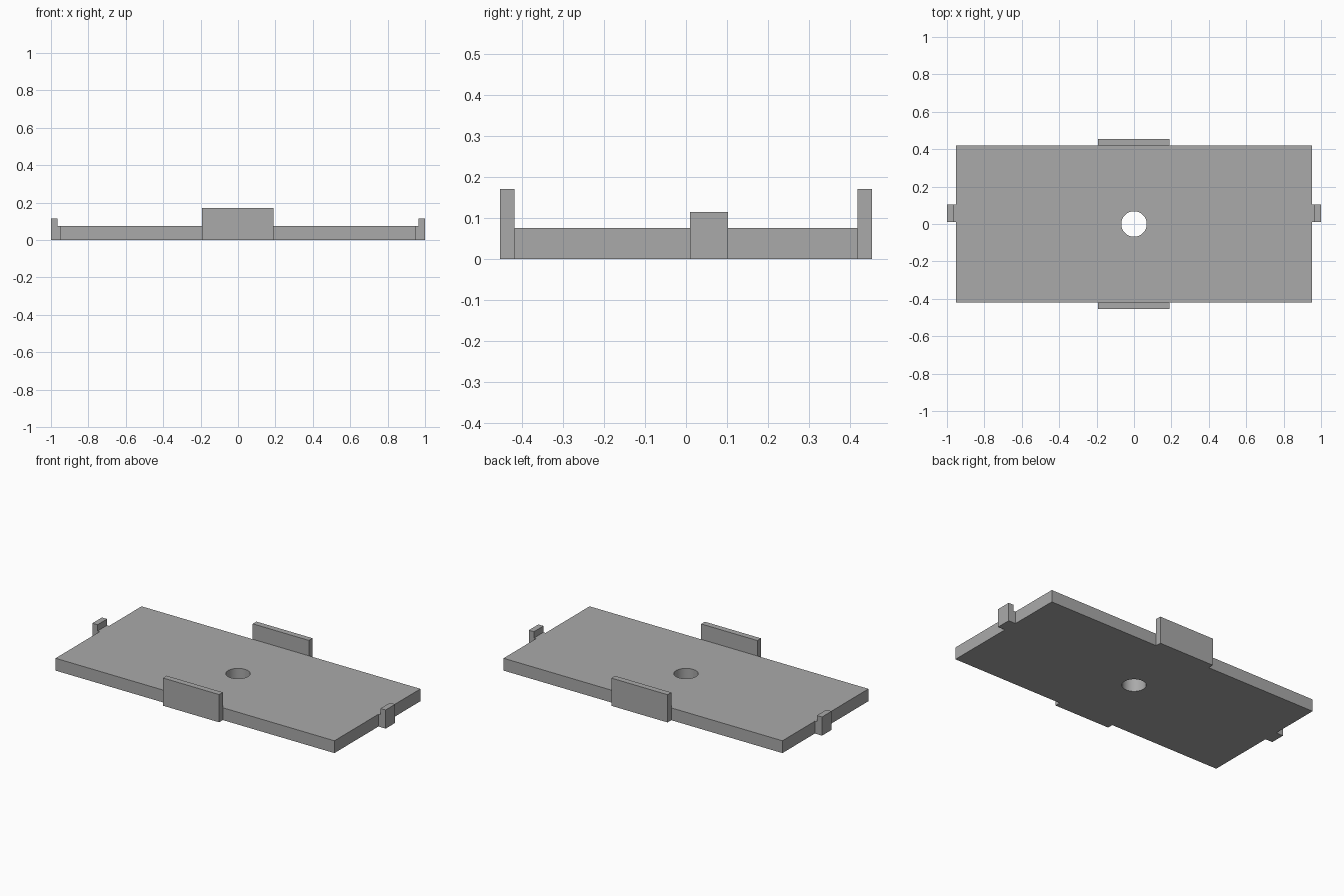
import bpy
import bmesh
from mathutils import Vector

cube = bpy.data.objects.get("Cube")
if cube:
    bpy.data.objects.remove(cube, do_unlink=True)

# One flat grey for every part
grey = bpy.data.materials.new("plain_grey")
grey.use_nodes = True
colour = (0.4, 0.4, 0.4, 1)
grey.diffuse_color = colour
grey.node_tree.nodes["Principled BSDF"].inputs["Base Color"].default_value = colour


def add_prism(name, outline, depth):
    """Extrude a closed outline of 3D points along the depth vector."""
    bm = bmesh.new()
    face = bm.faces.new([bm.verts.new(p) for p in outline])
    result = bmesh.ops.extrude_face_region(bm, geom=[face], use_keep_orig=True)
    moved = [v for v in result["geom"] if isinstance(v, bmesh.types.BMVert)]
    bmesh.ops.translate(bm, verts=moved, vec=Vector(depth))
    bmesh.ops.recalc_face_normals(bm, faces=bm.faces)
    mesh = bpy.data.meshes.new(name)
    bm.to_mesh(mesh)
    bm.free()
    mesh.materials.append(grey)
    obj = bpy.data.objects.new(name, mesh)
    bpy.context.collection.objects.link(obj)
    return obj


def add_box(name, low, high):
    (x0, y0, z0), (x1, y1, z1) = low, high
    base = [(x0, y0, z0), (x1, y0, z0), (x1, y1, z0), (x0, y1, z0)]
    return add_prism(name, base, (0, 0, z1 - z0))


HALF_X, HALF_Y, THICK = 0.951, 0.419, 0.076

# Base plate with a round through hole
plate = add_box("base_plate", (-HALF_X, -HALF_Y, 0), (HALF_X, HALF_Y, THICK))
bpy.ops.mesh.primitive_cylinder_add(vertices=64, radius=0.068, depth=0.4)
cutter = bpy.context.object
cutter.name = "hole_cutter"
cutter.data.materials.append(grey)
cutter.hide_render = True
cutter.hide_set(True)
hole = plate.modifiers.new("centre_hole", 'BOOLEAN')
hole.operation = 'DIFFERENCE'
hole.solver = 'EXACT'
hole.object = cutter

# Bake the hole into the plate and smooth only its wall
graph = bpy.context.evaluated_depsgraph_get()
plate.data = bpy.data.meshes.new_from_object(plate.evaluated_get(graph))
plate.modifiers.clear()
bpy.data.objects.remove(cutter, do_unlink=True)
bpy.ops.object.select_all(action='DESELECT')
plate.select_set(True)
bpy.context.view_layer.objects.active = plate
bpy.ops.object.shade_smooth_by_angle()

# Tall wide tabs on the long edges
for name, y0, y1 in (("front_tab", -0.455, -HALF_Y), ("back_tab", HALF_Y, 0.455)):
    add_box(name, (-0.193, y0, 0), (0.19, y1, 0.171))

# Stepped hooks on the short edges
profile = [(HALF_X, 0), (1, 0), (1, 0.115), (0.965, 0.115), (0.965, THICK), (HALF_X, THICK)]
for name, side in (("left_hook", 1), ("right_hook", -1)):
    add_prism(name, [(side * x, 0.01, z) for x, z in profile], (0, 0.093, 0))
